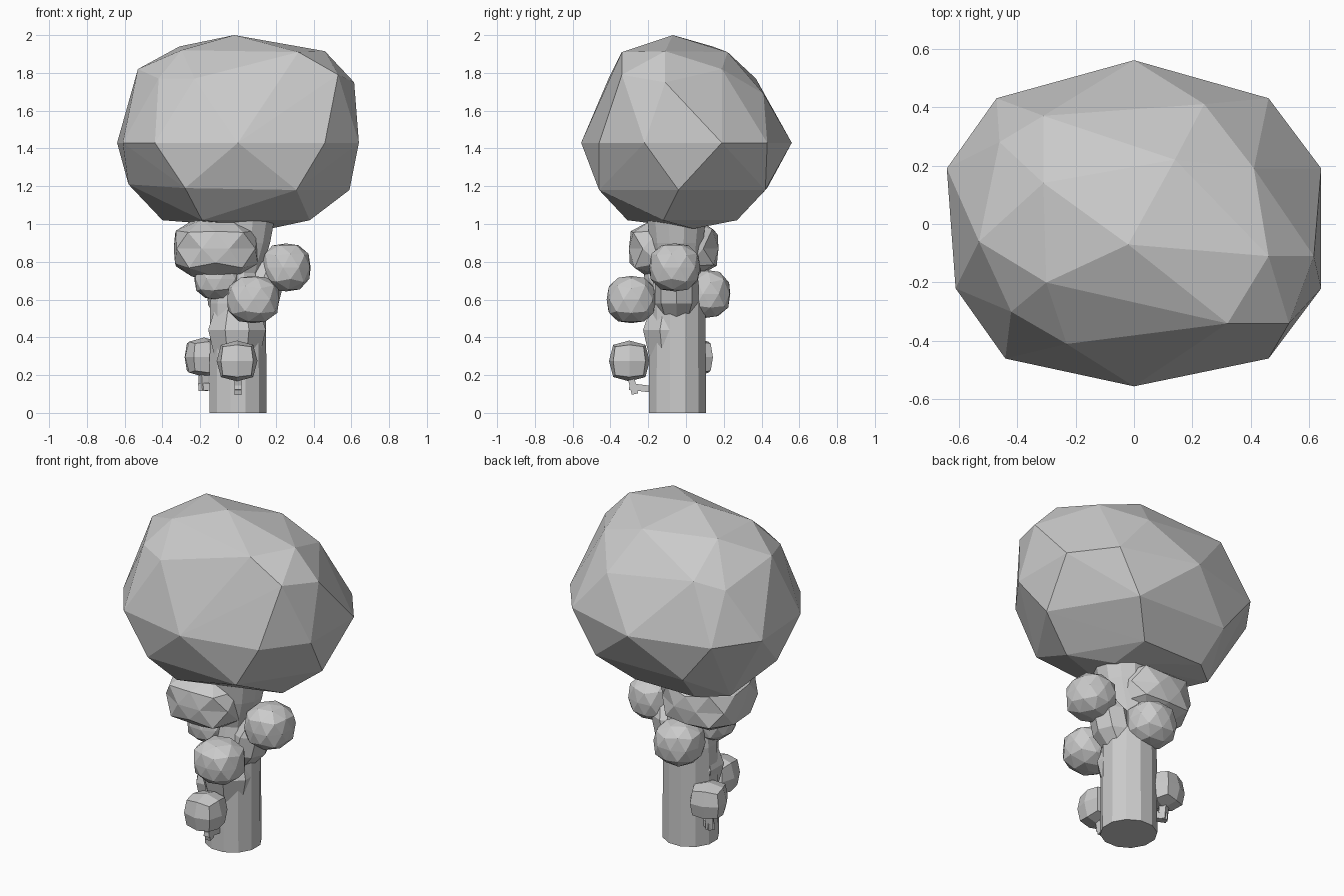
import bpy, bmesh, math
from mathutils import Vector, Matrix

if "Cube" in bpy.data.objects:
    bpy.data.objects.remove(bpy.data.objects["Cube"])


def add_object(name, bm):
    bmesh.ops.recalc_face_normals(bm, faces=bm.faces[:])
    mesh = bpy.data.meshes.new(name)
    bm.to_mesh(mesh)
    bm.free()
    ob = bpy.data.objects.new(name, mesh)
    bpy.context.collection.objects.link(ob)
    return ob


def hull(name, pts):
    bm = bmesh.new()
    for p in pts:
        bm.verts.new(p)
    bmesh.ops.convex_hull(bm, input=bm.verts[:])
    junk = [v for v in bm.verts if not v.link_faces]
    bmesh.ops.delete(bm, geom=junk, context='VERTS')
    return add_object(name, bm)


def tube(name, rings, sides, turn=0.0):
    # rings: (x, y, z, radius), stacked along z
    bm = bmesh.new()
    loops = []
    for x, y, z, r in rings:
        loops.append([bm.verts.new((x + r * math.cos(turn + math.tau * i / sides),
                                    y + r * math.sin(turn + math.tau * i / sides), z))
                      for i in range(sides)])
    for a, b in zip(loops, loops[1:]):
        for i in range(sides):
            j = (i + 1) % sides
            bm.faces.new((a[i], a[j], b[j], b[i]))
    bm.faces.new(loops[0][::-1])
    bm.faces.new(loops[-1])
    return add_object(name, bm)


def clump(name, centre, radii, turn=0.0, power=2.7):
    # faceted ball, squared off a little by the power
    bm = bmesh.new()
    bmesh.ops.create_icosphere(bm, subdivisions=2, radius=1.0)
    bm.transform(Matrix.Rotation(turn, 4, 'Z'))
    for v in bm.verts:
        v.co /= sum(abs(c) ** power for c in v.co) ** (1 / power)
    bm.transform(Matrix.Translation(centre) @ Matrix.Diagonal((*radii, 1)))
    return add_object(name, bm)


def block_clump(name, centre, r, turn=0.0):
    # rounded cube, two faces per edge
    bm = bmesh.new()
    bmesh.ops.create_cube(bm, size=2)
    bmesh.ops.subdivide_edges(bm, edges=bm.edges[:], cuts=1, use_grid_fill=True)
    for v in bm.verts:
        v.co = v.co.lerp(v.co.normalized(), 0.72) * r
    bm.transform(Matrix.Translation(centre) @ Matrix.Rotation(turn, 4, 'Z'))
    return add_object(name, bm)


def bar(name, a, b, w):
    a, b = Vector(a), Vector(b)
    bm = bmesh.new()
    bmesh.ops.create_cube(bm, size=1)
    rot = (b - a).to_track_quat('Z', 'Y').to_matrix().to_4x4()
    bm.transform(Matrix.Translation((a + b) / 2) @ rot
                 @ Matrix.Diagonal((w, w, (b - a).length, 1)))
    return add_object(name, bm)


# Main crown: faceted hull from rings of points
crown = [(x, y, 1.43) for x, y in (
    (0, .56), (.46, .43), (.64, .19), (.64, -.22), (.46, -.46),
    (0, -.555), (-.44, -.46), (-.61, -.22), (-.64, .19), (-.47, .43))]
crown += [(-.28, -.46, 1.19), (.31, -.46, 1.18), (.59, -.04, 1.18),
          (-.58, -.04, 1.21), (.31, .42, 1.18), (-.28, .43, 1.19)]
crown += [(.38, -.12, 1.02), (-.19, -.31, 1.02), (-.4, .15, 1.02), (-.25, .27, 1.02),
          (.15, .27, 1.02), (.17, .04, .975), (-.08, .02, .995)]
crown += [(-.02, -.07, 2.0), (.32, -.34, 1.91), (.46, -.11, 1.915),
          (.53, -.34, 1.79), (.615, -.11, 1.75), (.14, .22, 1.91), (.41, .19, 1.82),
          (.24, .41, 1.69), (-.31, .37, 1.77), (-.31, .14, 1.94), (-.46, .28, 1.72),
          (-.53, -.06, 1.82), (-.42, -.3, 1.77), (-.23, -.41, 1.77), (-.3, -.2, 1.92)]
hull("crown", crown)

# Trunk with a flared top
tube("trunk", [(0, -.045, 0, .157), (0, -.045, .58, .153), (0, -.045, .74, .125),
               (.03, -.05, .9, .145), (.04, -.05, 1.06, .165)], 12, math.radians(15))
tube("trunk_collar", [(-.005, -.075, .3, .13), (-.005, -.075, .44, .165),
                      (-.005, -.07, .57, .12)], 8, math.radians(22.5))

# Side branch carrying the right clump
tube("side_branch", [(.05, -.05, .49, .08), (.10, -.05, .58, .115),
                     (.13, -.05, .70, .115), (.17, -.06, .80, .06)], 8)

# Foliage clumps around the trunk
clump("upper_left_clump", (-.115, -.065, .87), (.225, .238, .155), .3, 3.6)
clump("right_clump", (.255, -.06, .77), (.13, .135, .127), .5)
clump("front_clump", (.08, -.29, .60), (.14, .13, .125))
clump("left_clump", (-.11, -.10, .71), (.122, .125, .11), .8)
clump("back_clump", (-.03, .105, .63), (.135, .13, .127), .2)

# Low sprouts on bent twigs
block_clump("front_sprout", (-.005, -.30, .275), .108)
block_clump("left_sprout", (-.18, .04, .295), .104, .3)
bar("front_twig", (0, -.18, .125), (0, -.30, .14), .035)
bar("front_twig_tip", (0, -.27, .10), (0, -.30, .22), .035)
bar("left_twig", (-.13, .0, .14), (-.2, .04, .135), .04)
bar("left_twig_tip", (-.18, .03, .12), (-.185, .04, .24), .04)
